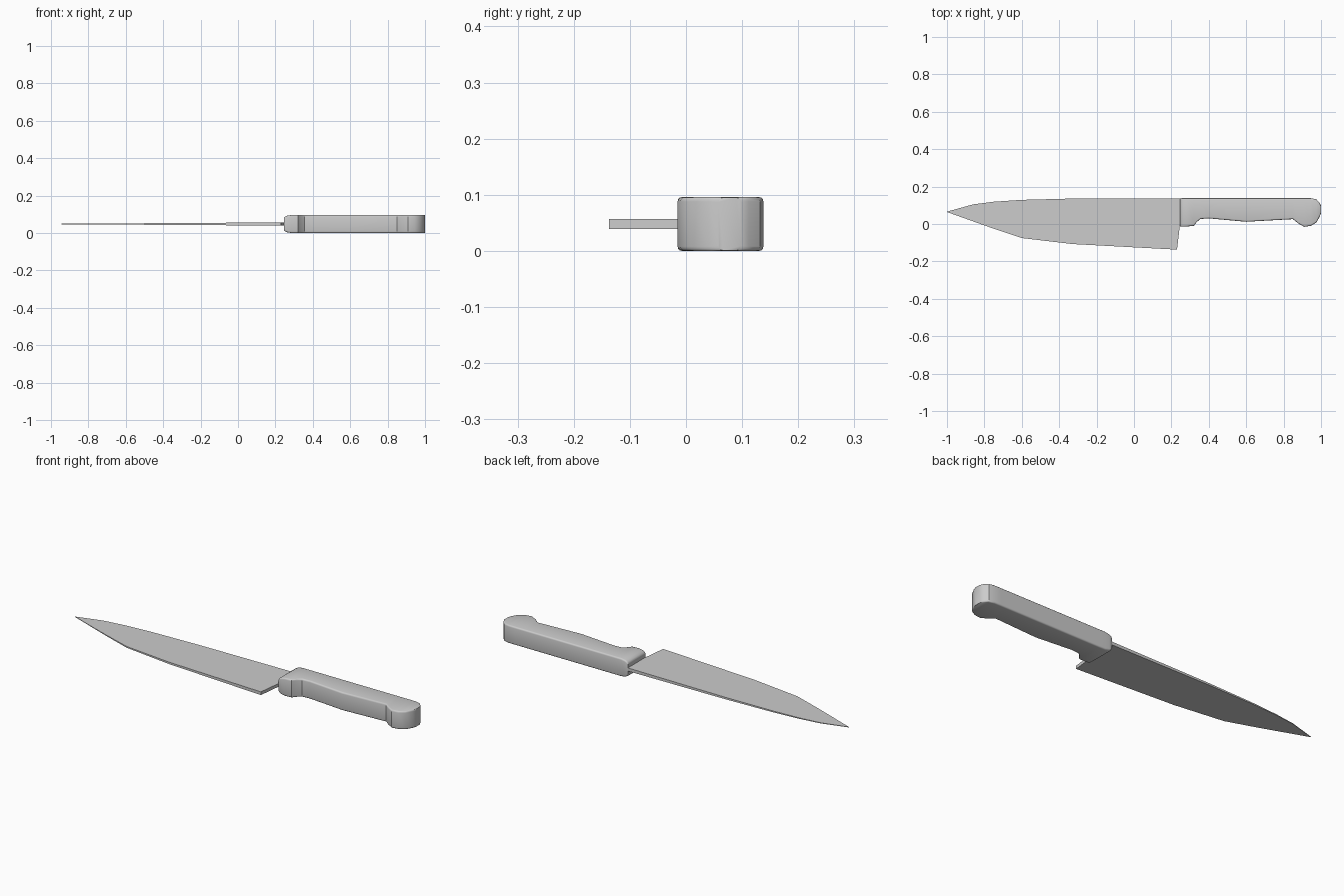
import bpy, bmesh, math

if "Cube" in bpy.data.objects:
    bpy.data.objects.remove(bpy.data.objects["Cube"])

MID = 0.048  # height of the knife's centre plane


def section(xl, yl, xh, yh, half, r, seg):
    """Rounded rectangle ring; x slides from xl to xh between the two y limits."""
    r = min(r, half * 0.9, (yh - yl) * 0.45)
    cy, hy = (yl + yh) / 2, (yh - yl) / 2
    pts = []
    for q, (sy, sz) in enumerate([(1, 1), (-1, 1), (-1, -1), (1, -1)]):
        for i in range(seg + 1):
            a = math.pi / 2 * (q + (i / seg if seg else 0.5))
            if r > 0:
                y = cy + sy * (hy - r) + r * math.cos(a)
                z = MID + sz * (half - r) + r * math.sin(a)
            else:
                y, z = cy + sy * hy, MID + sz * half
            t = (y - yl) / (yh - yl)
            pts.append((xl + (xh - xl) * t, y, z))
    return pts


def loft(name, stations, r=0.0, seg=0):
    """Skin a row of (x_low, y_low, x_high, y_high, half thickness) stations."""
    bm = bmesh.new()
    rings = [[bm.verts.new(p) for p in section(*s, r, seg)] for s in stations]
    for a, b in zip(rings, rings[1:]):
        for i in range(len(a)):
            j = (i + 1) % len(a)
            bm.faces.new((a[i], a[j], b[j], b[i]))
    bm.faces.new(rings[0])
    bm.faces.new(rings[-1])
    bmesh.ops.recalc_face_normals(bm, faces=bm.faces)
    mesh = bpy.data.meshes.new(name)
    bm.to_mesh(mesh)
    bm.free()
    obj = bpy.data.objects.new(name, mesh)
    bpy.context.collection.objects.link(obj)
    return obj


# Blade: flat plate thinning towards the tip, slanted at the heel
blade_outline = [
    (-1.0, 0.064, 0.066), (-0.86, 0.014, 0.105), (-0.75, -0.025, 0.119),
    (-0.6, -0.075, 0.129), (-0.33, -0.107, 0.136),
]
blade = [(x, lo, x, hi, 0.001 + 0.0075 * (x + 1) / 1.24) for x, lo, hi in blade_outline]
blade.append((0.23, -0.137, 0.262, 0.137, 0.0085))
loft("blade", blade)

# Handle: straight back, finger grip and hooked butt
handle_outline = [
    (0.245, -0.012, 0.136, 0.030), (0.250, -0.014, 0.138, 0.038),
    (0.262, -0.014, 0.138, 0.044), (0.285, -0.013, 0.138, 0.048),
    (0.32, -0.010, 0.138, 0.048), (0.335, 0.010, 0.138, 0.048),
    (0.355, 0.027, 0.138, 0.048), (0.40, 0.030, 0.138, 0.048),
    (0.60, 0.012, 0.138, 0.048), (0.85, 0.026, 0.138, 0.048),
    (0.88, 0.002, 0.138, 0.048), (0.91, -0.015, 0.138, 0.048),
    (0.945, -0.010, 0.138, 0.048), (0.975, 0.008, 0.132, 0.048),
    (0.993, 0.040, 0.112, 0.048), (1.0, 0.058, 0.098, 0.047),
]
handle = loft("handle", [(x, lo, x, hi, h) for x, lo, hi, h in handle_outline], 0.008, 3)

bpy.ops.object.select_all(action='DESELECT')
handle.select_set(True)
bpy.context.view_layer.objects.active = handle
bpy.ops.object.shade_smooth_by_angle(angle=math.radians(35))
